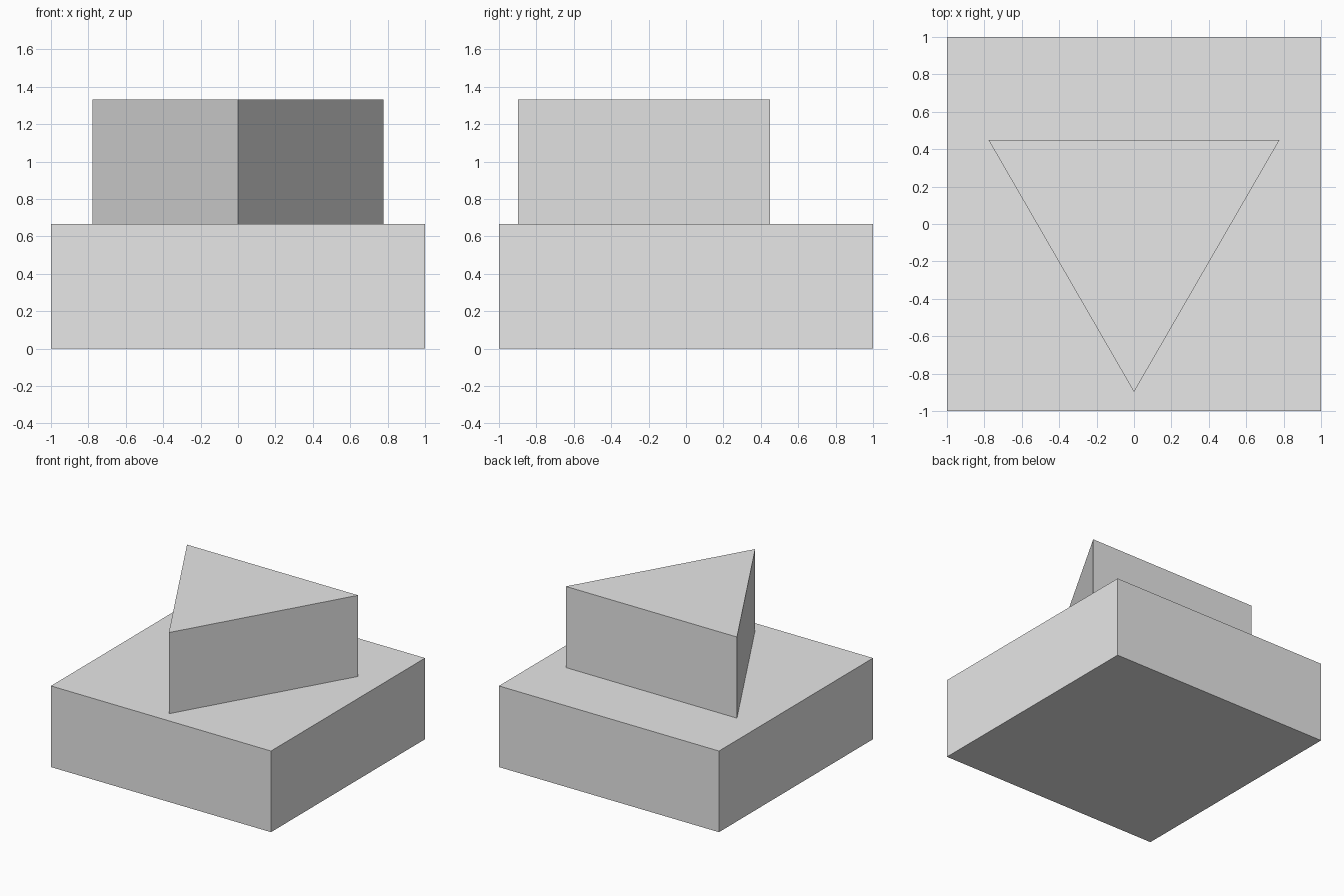
import bpy
from math import radians

cube = bpy.data.objects.get("Cube")
if cube:
    bpy.data.objects.remove(cube, do_unlink=True)

# Single light grey
grey = bpy.data.materials.new("light_grey")
grey.use_nodes = True
colour = (0.8, 0.8, 0.8, 1)
grey.diffuse_color = colour
grey.node_tree.nodes["Principled BSDF"].inputs["Base Color"].default_value = colour

HEIGHT = 2 / 3


def finish(name):
    """Name the new part, freeze its transform and colour it."""
    part = bpy.context.object
    part.name = name
    bpy.ops.object.transform_apply(location=False, rotation=True, scale=True)
    part.data.materials.append(grey)


# Square base slab
bpy.ops.mesh.primitive_cube_add(size=2, location=(0, 0, HEIGHT / 2))
bpy.context.object.scale.z = HEIGHT / 2
finish("square_base")

# Triangular prism on top, one edge pointing to the front
bpy.ops.mesh.primitive_cylinder_add(
    vertices=3, radius=0.898, depth=HEIGHT,
    location=(0, 0, HEIGHT * 1.5), rotation=(0, 0, radians(180)))
prism = bpy.context.object
# Turn so that the first corner lies on -y whatever its starting angle
corner = min((prism.matrix_basis @ v.co for v in prism.data.vertices), key=lambda p: p.y)
if abs(corner.x) > 0.01:
    prism.rotation_euler.z += radians(180)
finish("triangular_prism")
